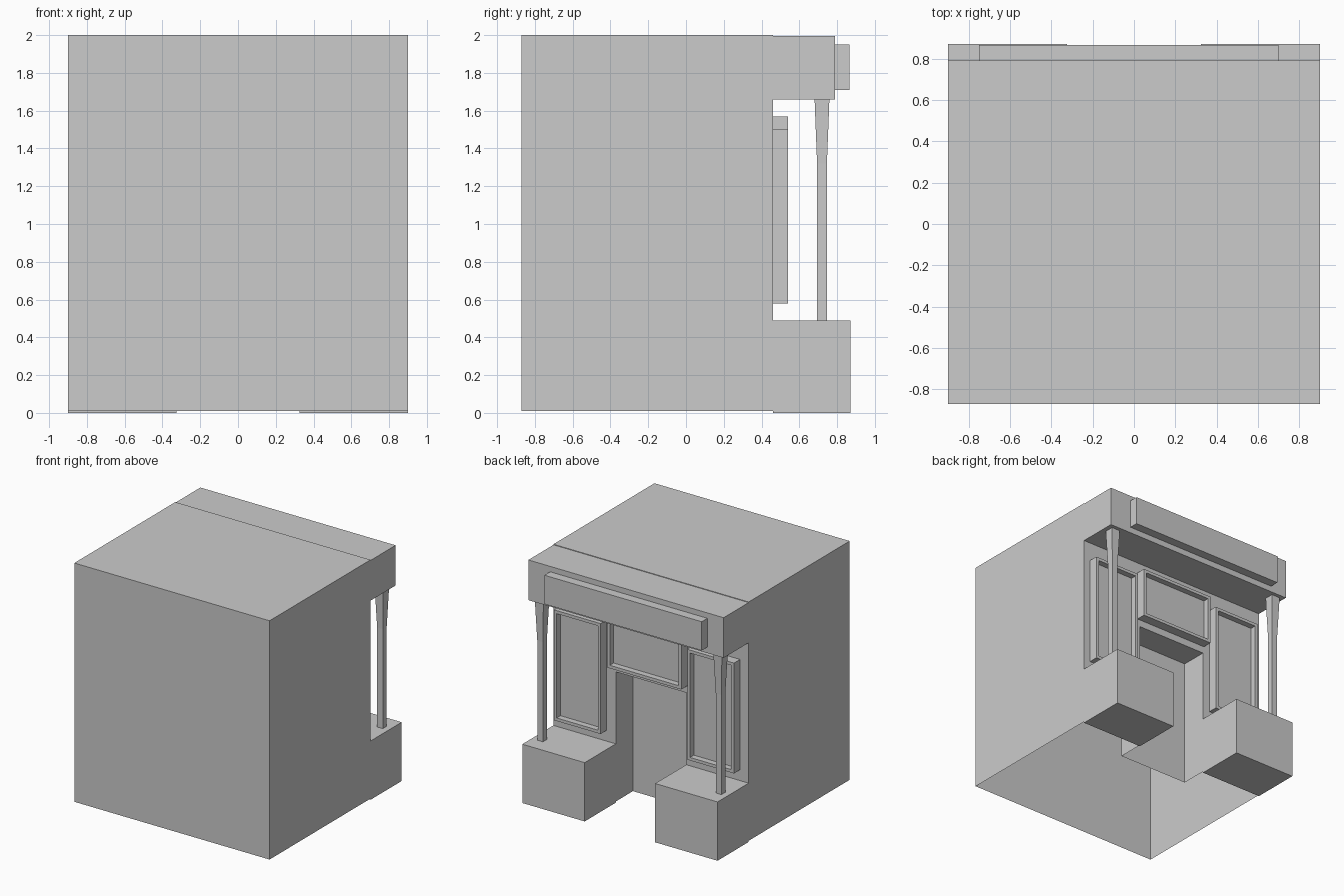
import bpy, bmesh

if "Cube" in bpy.data.objects:
    bpy.data.objects.remove(bpy.data.objects["Cube"])

W, BACK, WALL = 0.90, -0.87, 0.46      # half width, blank rear, facade plane
DOOR, DOOR_Y, DOOR_Z = 0.325, 0.235, 1.09


def finish(name, bm):
    bmesh.ops.remove_doubles(bm, verts=bm.verts, dist=1e-5)
    bmesh.ops.recalc_face_normals(bm, faces=bm.faces)
    me = bpy.data.meshes.new(name)
    bm.to_mesh(me)
    bm.free()
    ob = bpy.data.objects.new(name, me)
    bpy.context.collection.objects.link(ob)
    return ob


def poly(bm, pts):
    return bm.faces.new([bm.verts.new(p) for p in pts])


def box(name, x, y, z):
    bm = bmesh.new()
    bmesh.ops.create_cube(bm, size=1)
    for v in bm.verts:
        v.co = [r[0] if c < 0 else r[1] for c, r in zip(v.co, (x, y, z))]
    return finish(name, bm)


def window(name, x0, x1, z0, z1, rim=0.036):
    """Raised frame with a sunken panel."""
    bm = bmesh.new()
    y = 0.54
    face = poly(bm, [(x0, y, z0), (x1, y, z0), (x1, y, z1), (x0, y, z1)])
    edge_loop = list(face.edges)
    # outer sides go back to the wall
    ext = bmesh.ops.extrude_edge_only(bm, edges=edge_loop)
    for v in ext["geom"]:
        if isinstance(v, bmesh.types.BMVert):
            v.co.y = WALL
    # inner panel
    bmesh.ops.inset_individual(bm, faces=[face], thickness=rim)
    sunk = bmesh.ops.extrude_discrete_faces(bm, faces=[face])["faces"][0]
    rim_pts = [v.co.copy() for v in sunk.verts]
    for v in sunk.verts:
        v.co.y = 0.49
    back = [v.co.copy() for v in sunk.verts]
    # reveal between rim and panel
    if not any(abs(e.verts[0].co.y - e.verts[1].co.y) > 0.01
               for v in sunk.verts for e in v.link_edges):
        for i in range(4):
            j = (i + 1) % 4
            poly(bm, [rim_pts[i], rim_pts[j], back[j], back[i]])
    return finish(name, bm)


def column(name, cx, cy):
    """Square post with a flared top."""
    bm = bmesh.new()
    rings = []
    for z, h in ((0, 0.026), (1.32, 0.026), (1.60, 0.037), (1.66, 0.039)):
        rings.append([bm.verts.new((cx + sx * h, cy + sy * h, z))
                      for sx, sy in ((-1, -1), (1, -1), (1, 1), (-1, 1))])
    for a, b in zip(rings, rings[1:]):
        for i in range(4):
            j = (i + 1) % 4
            bm.faces.new((a[i], a[j], b[j], b[i]))
    bm.faces.new(rings[0])
    bm.faces.new(rings[-1])
    return finish(name, bm)


# hollow building shell, open underneath, with door recess
bm = bmesh.new()
B, T = 0.01, 2.0
poly(bm, [(-W, BACK, B), (W, BACK, B), (W, BACK, T), (-W, BACK, T)])
poly(bm, [(-W, BACK, T), (W, BACK, T), (W, WALL, T), (-W, WALL, T)])
poly(bm, [(x, WALL, z) for x, z in ((-W, B), (-DOOR, B), (-DOOR, DOOR_Z), (DOOR, DOOR_Z),
                                    (DOOR, B), (W, B), (W, T), (-W, T))])
for s in (-1, 1):
    poly(bm, [(s * W, BACK, B), (s * W, WALL, B), (s * W, WALL, T), (s * W, BACK, T)])
    poly(bm, [(s * DOOR, y, z) for y, z in ((DOOR_Y, B), (WALL, B), (WALL, DOOR_Z), (DOOR_Y, DOOR_Z))])
poly(bm, [(x, DOOR_Y, z) for x, z in ((-DOOR, B), (DOOR, B), (DOOR, DOOR_Z), (-DOOR, DOOR_Z))])
poly(bm, [(x, y, DOOR_Z) for x, y in ((-DOOR, DOOR_Y), (DOOR, DOOR_Y), (DOOR, WALL), (-DOOR, WALL))])
finish("building_shell", bm)

# canopy and sign board
box("canopy", (-W, W), (WALL, 0.79), (1.66, 1.995))
box("sign_board", (-0.75, 0.70), (0.79, 0.865), (1.71, 1.95))

# plinths and posts
for s, side in ((-1, "left"), (1, "right")):
    box(side + "_plinth", sorted((s * DOOR, s * W)), (WALL, 0.87), (0, 0.49))
    column(side + "_post", s * 0.823, 0.72)

# windows
window("right_window", 0.41, 0.84, 0.58, 1.50)
window("left_window", -0.82, -0.39, 0.58, 1.50)
window("centre_window", -0.335, 0.35, 1.15, 1.57)
